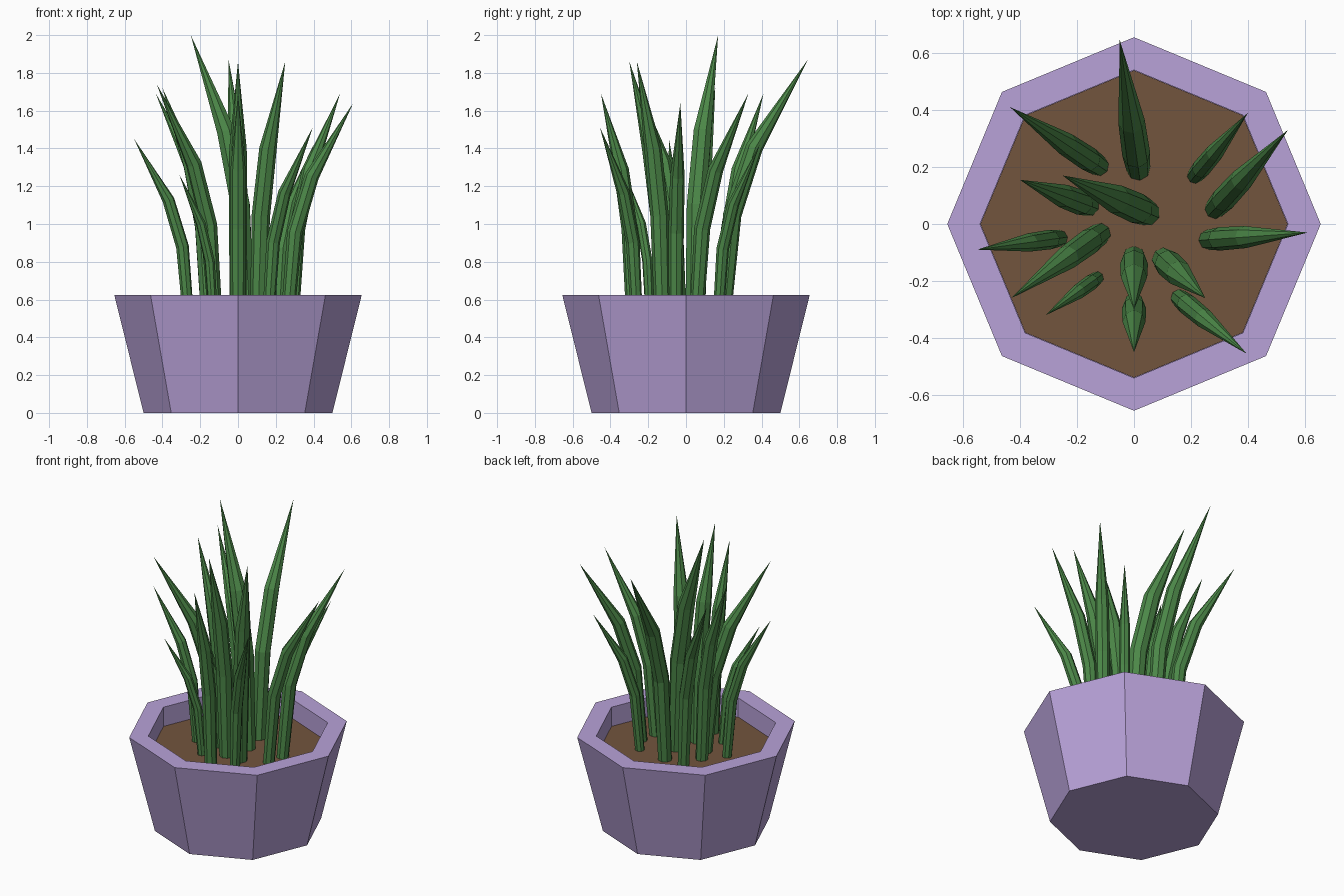
import bpy, bmesh, math
from mathutils import Vector

if "Cube" in bpy.data.objects:
    bpy.data.objects.remove(bpy.data.objects["Cube"])

SOIL_Z = 0.5
SIDES = 8


def material(name, rgb):
    m = bpy.data.materials.new(name)
    m.diffuse_color = (*rgb, 1)
    m.use_nodes = True
    m.node_tree.nodes["Principled BSDF"].inputs["Base Color"].default_value = m.diffuse_color
    return m


LILAC = material("lilac_clay", (0.48, 0.36, 0.69))
BROWN = material("brown_soil", (0.17, 0.089, 0.048))
GREEN = material("leaf_green", (0.072, 0.246, 0.065))


def finish(name, bm, mat):
    bmesh.ops.recalc_face_normals(bm, faces=bm.faces)
    mesh = bpy.data.meshes.new(name)
    bm.to_mesh(mesh)
    bm.free()
    mesh.materials.append(mat)
    obj = bpy.data.objects.new(name, mesh)
    bpy.context.collection.objects.link(obj)
    return obj


def ring(bm, centre, radius, u=Vector((1, 0, 0)), v=Vector((0, 1, 0))):
    verts = []
    for i in range(SIDES):
        a = math.tau * i / SIDES
        verts.append(bm.verts.new(centre + radius * (math.cos(a) * u + math.sin(a) * v)))
    return verts


def bridge(bm, a, b):
    for i in range(SIDES):
        j = (i + 1) % SIDES
        bm.faces.new((a[i], a[j], b[j], b[i]))


# Octagonal pot: outer wall, flat rim, inner wall down to a closed floor
bm = bmesh.new()
profile = [(0.5, 0), (0.655, 0.625), (0.54, 0.625), (0.54, SOIL_Z - 0.01)]
rings = [ring(bm, Vector((0, 0, z)), r) for r, z in profile]
for a, b in zip(rings, rings[1:]):
    bridge(bm, a, b)
bm.faces.new(rings[0])
bm.faces.new(rings[-1])
finish("pot", bm, LILAC)

# Soil: thin octagonal slab inside the pot
bm = bmesh.new()
low = ring(bm, Vector((0, 0, SOIL_Z - 0.009)), 0.539)
top = ring(bm, Vector((0, 0, SOIL_Z)), 0.539)
bridge(bm, low, top)
bm.faces.new(low)
bm.faces.new(top)
finish("soil", bm, BROWN)


# Leaf: faceted stalk that leans outwards more and more, ending in a point
def leaf(name, bx, by, tx, ty, tz):
    base, tip = Vector((bx, by, SOIL_Z)), Vector((tx, ty, tz))
    height = tz - SOIL_Z
    lean = Vector((tx - bx, ty - by, 0))
    side = Vector((-lean.y, lean.x, 0)).normalized()
    bm = bmesh.new()
    previous = None
    for t, width in ((0, 0.031), (0.4, 0.036), (0.66, 0.034)):
        centre = base + lean * t ** 2.4 + Vector((0, 0, height * t))
        along = (lean * 2.4 * t ** 1.4 + Vector((0, 0, height))).normalized()
        current = ring(bm, centre, width * height, side.cross(along), side)
        if previous:
            bridge(bm, previous, current)
        else:
            bm.faces.new(current)
        previous = current
    point = bm.verts.new(tip)
    for i in range(SIDES):
        bm.faces.new((previous[i], previous[(i + 1) % SIDES], point))
    finish(name, bm, GREEN)


# Base x, y and tip x, y, z of every leaf
LEAVES = [
    (0.015, 0.195, -0.05, 0.645, 1.87),
    (0.215, 0.17, 0.40, 0.39, 1.42),
    (0.285, 0.055, 0.54, 0.33, 1.69),
    (-0.125, 0.205, -0.435, 0.41, 1.69),
    (-0.16, 0.065, -0.40, 0.155, 1.72),
    (0.045, 0.04, -0.25, 0.17, 2.0),
    (-0.262, -0.05, -0.55, -0.09, 1.45),
    (-0.12, -0.035, -0.43, -0.26, 1.74),
    (-0.13, -0.19, -0.31, -0.32, 1.26),
    (0, -0.28, 0, -0.45, 1.69),
    (0, -0.12, 0, -0.30, 1.86),
    (0.105, -0.125, 0.25, -0.26, 1.86),
    (0.16, -0.26, 0.395, -0.455, 1.51),
    (0.262, -0.055, 0.61, -0.03, 1.64),
]
for n, values in enumerate(LEAVES, 1):
    leaf(f"leaf_{n:02d}", *values)
